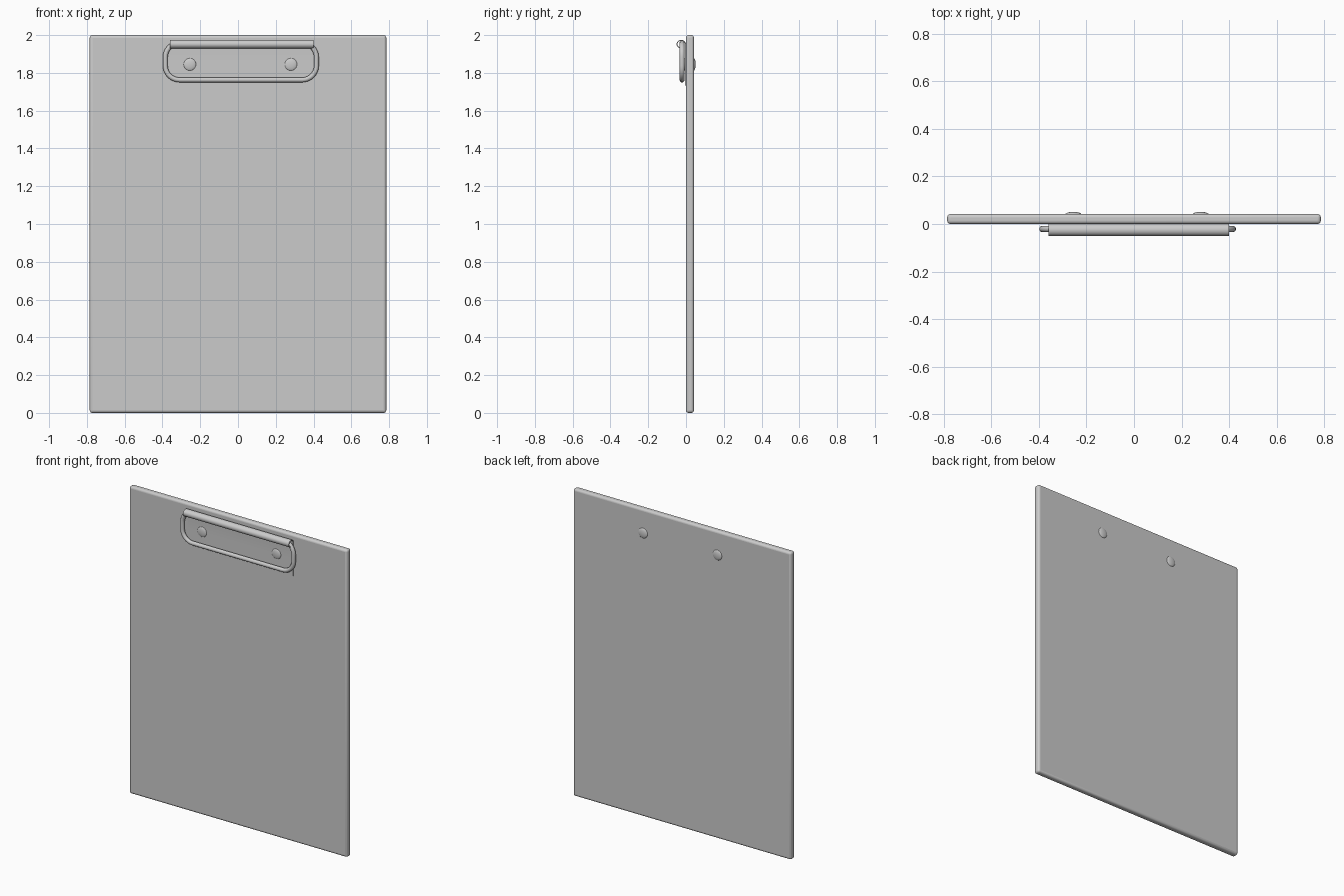
import bpy, math
from mathutils import Vector

if "Cube" in bpy.data.objects:
    bpy.data.objects.remove(bpy.data.objects["Cube"])


def smooth(ob):
    bpy.ops.object.select_all(action='DESELECT')
    bpy.context.view_layer.objects.active = ob
    ob.select_set(True)
    bpy.ops.object.shade_smooth_by_angle(angle=math.radians(40))


def extrude_profile(name, pts, x0, x1):
    """Extrude a closed (y, z) outline along x."""
    n = len(pts)
    verts = [(x, y, z) for x in (x0, x1) for y, z in pts]
    faces = [(i, (i + 1) % n, n + (i + 1) % n, n + i) for i in range(n)]
    # end caps: quads joining the outer and inner halves of the strip
    for i in range(n // 2 - 1):
        q = (i, i + 1, n - 2 - i, n - 1 - i)
        faces += [q[::-1], tuple(n + k for k in q)]
    me = bpy.data.meshes.new(name)
    me.from_pydata(verts, [], faces)
    ob = bpy.data.objects.new(name, me)
    bpy.context.collection.objects.link(ob)
    smooth(ob)
    return ob


# Board with softly rounded edges
bpy.ops.mesh.primitive_cube_add(size=1, location=(0, 0.021, 1))
board = bpy.context.object
board.name = "board"
board.scale = (1.57, 0.042, 2)
bpy.ops.object.transform_apply(location=False, rotation=False, scale=True)
bev = board.modifiers.new("round", 'BEVEL')
bev.width, bev.segments = 0.014, 4
smooth(board)

# Clip plate: flat sheet whose top edge curls forward around the wire
T = 0.005
CY, CZ, R = -0.025, 1.952, 0.023
center = [(-0.0025 - T / 2 + 0.003, 1.733), (-0.002, CZ)]
outer, inner = [(0, 1.733), (0, 1.84)], [(-T, 1.733), (-T, 1.84)]
for i in range(25):
    a = math.radians(i * 280 / 24)
    ry = R + 0.002
    outer.append((CY + ry * math.cos(a), CZ + R * math.sin(a)))
    inner.append((CY + (ry - T) * math.cos(a), CZ + (R - T) * math.sin(a)))
extrude_profile("clip_plate", outer + inner[::-1], -0.36, 0.40)

# Wire lever: rounded rectangular loop running through the curl
WX, HX, Z0, Z1, RC = 0.015, 0.40, 1.763, 1.958, 0.075
path = []
for cx, cz, start in ((1, Z1 - RC, 0), (-1, Z1 - RC, 90),
                      (-1, Z0 + RC, 180), (1, Z0 + RC, 270)):
    for i in range(9):
        a = math.radians(start + i * 90 / 8)
        path.append(Vector((WX + cx * (HX - RC) + RC * math.cos(a), -0.021,
                            cz + RC * math.sin(a))))
cu = bpy.data.curves.new("wire_lever", 'CURVE')
cu.dimensions = '3D'
cu.bevel_depth, cu.bevel_resolution = 0.0135, 3
sp = cu.splines.new('POLY')
sp.points.add(len(path) - 1)
for p, v in zip(sp.points, path):
    p.co = (*v, 1)
sp.use_cyclic_u = True
sp.use_smooth = True
wire = bpy.data.objects.new("wire_lever", cu)
bpy.context.collection.objects.link(wire)

# Rivets: shallow domes on the plate and on the back of the board
for side, x in (("left", -0.255), ("right", 0.28)):
    for face, y, h in (("front", -0.004, 0.009), ("back", 0.041, 0.010)):
        bpy.ops.mesh.primitive_uv_sphere_add(segments=24, ring_count=12,
                                             radius=1, location=(x, y, 1.845))
        rivet = bpy.context.object
        rivet.name = f"rivet_{side}_{face}"
        rivet.scale = (0.033, h, 0.033)
        smooth(rivet)
